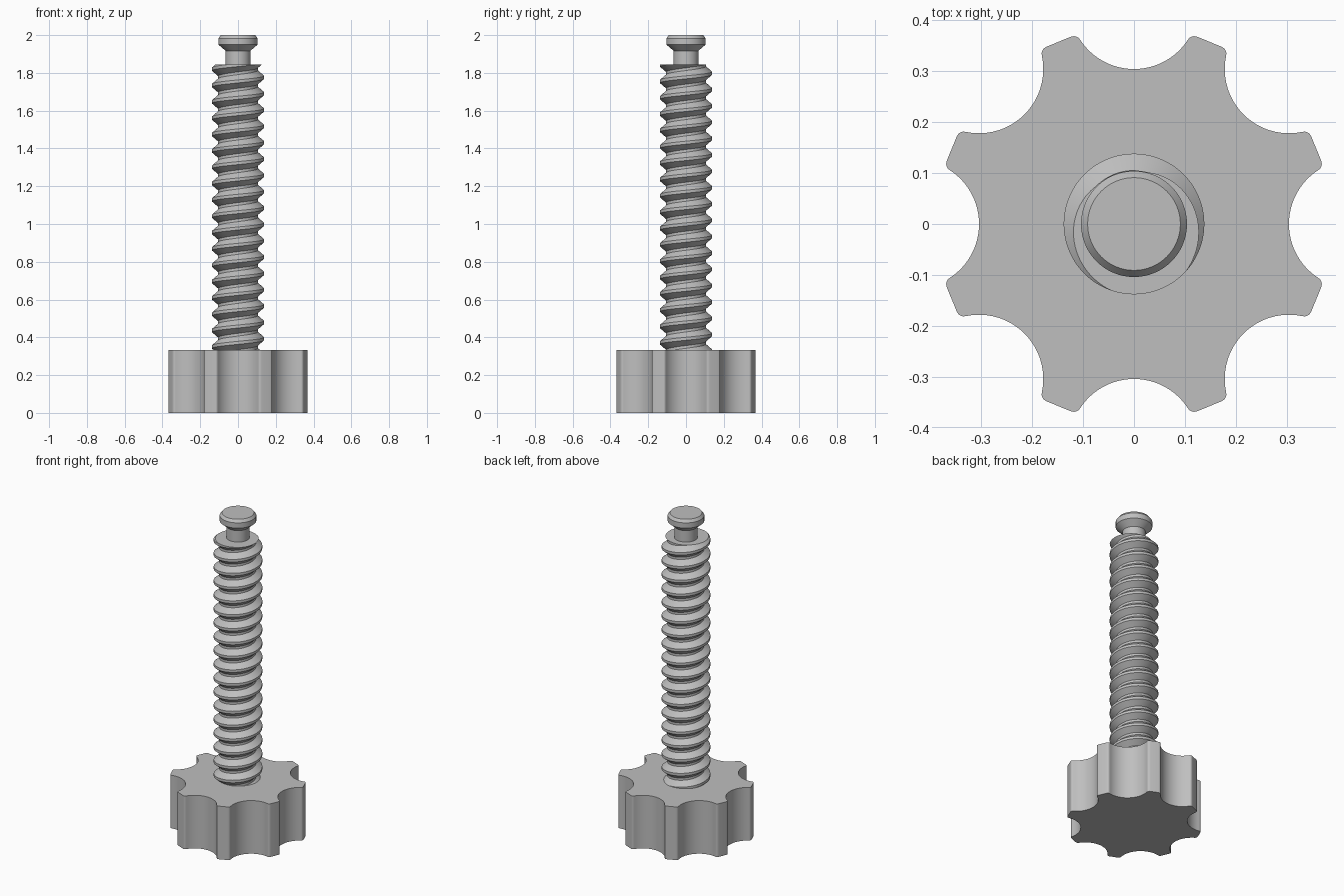
import bpy, bmesh
from math import cos, sin, pi, tau, radians, atan2, hypot

cube = bpy.data.objects.get("Cube")
if cube:
    bpy.data.objects.remove(cube)

grey = bpy.data.materials.new("plain grey")
grey.use_nodes = True
COLOUR = (0.52, 0.52, 0.52, 1)
grey.diffuse_color = COLOUR
grey.node_tree.nodes["Principled BSDF"].inputs["Base Color"].default_value = COLOUR

KNOB_TOP = 0.333
SHAFT_TOP = 1.845


def finish(name, bm, angle=30):
    """Turn a bmesh into a shaded object."""
    bmesh.ops.recalc_face_normals(bm, faces=bm.faces)
    mesh = bpy.data.meshes.new(name)
    bm.to_mesh(mesh)
    bm.free()
    mesh.materials.append(grey)
    obj = bpy.data.objects.new(name, mesh)
    bpy.context.collection.objects.link(obj)
    bpy.ops.object.select_all(action='DESELECT')
    obj.select_set(True)
    bpy.context.view_layer.objects.active = obj
    bpy.ops.object.shade_smooth_by_angle(angle=radians(angle))
    return obj


# Knob: eight scallops with round-cornered lobes between them
def knob_outline():
    centre, radius, half_arc = 0.43, 0.126, radians(56.8)
    pts = []
    for k in range(8):
        turn = k * pi / 4
        for i in range(25):
            a = pi + half_arc * (1 - i / 12) * 1.0
            x, y = centre + radius * cos(a), radius * sin(a)
            pts.append((hypot(x, y), turn + atan2(y, x)))
        corner = []
        for i in range(1, 7):
            s = i / 6
            rho = 0.374 * (1 - s) ** 2 + 0.387 * (1 - (1 - s) ** 2)
            t = 0.0407 * (1 - s) ** 2 + 0.0385 * 2 * s * (1 - s) + 0.024 * s * s
            corner.append((rho, t))
        lobe = [(r, -t) for r, t in corner] + corner[::-1]
        pts += [(hypot(r, t), turn + pi / 8 + atan2(t, r)) for r, t in lobe]
    return [(r * cos(a), r * sin(a)) for r, a in pts]


bm = bmesh.new()
base = bm.faces.new([bm.verts.new((x, y, 0)) for x, y in knob_outline()])
top = bmesh.ops.extrude_face_region(bm, geom=[base], use_keep_orig=True)["geom"]
bmesh.ops.translate(bm, vec=(0, 0, KNOB_TOP),
                    verts=[v for v in top if isinstance(v, bmesh.types.BMVert)])
finish("knob", bm)

# Threaded shaft: a right-handed profile swept along a helix, cut flat at both ends
PITCH, STEPS = 0.0865, 96
ROOT, CREST = 0.105, 0.138
profile = [(CREST, -0.008), (CREST, 0.008), (ROOT, 0.036), (ROOT, PITCH - 0.036)]
start = radians(-75)
turns = 20
bm = bmesh.new()
rows = []
for i in range(turns * STEPS + 1):
    a = start + tau * i / STEPS
    z = SHAFT_TOP + PITCH * (i / STEPS - turns + 1)
    ring = [(r, dz) for r, dz in profile]
    rows.append([bm.verts.new((r * cos(a), r * sin(a), z + dz)) for r, dz in ring])
for i in range(turns * STEPS):
    for j in range(3):
        bm.faces.new((rows[i][j], rows[i + 1][j], rows[i + 1][j + 1], rows[i][j + 1]))
    # Join the last profile point to the first one a full turn further up
    if i + STEPS + 1 < len(rows):
        above = rows[i + STEPS:i + STEPS + 2]
        bm.faces.new((rows[i][3], rows[i + 1][3], above[1][0], above[0][0]))
for height, direction in ((KNOB_TOP - 0.03, -1), (SHAFT_TOP, 1)):
    bmesh.ops.bisect_plane(bm, geom=bm.verts[:] + bm.edges[:] + bm.faces[:], dist=1e-6,
                           plane_co=(0, 0, height), plane_no=(0, 0, direction),
                           clear_outer=True)
    bmesh.ops.remove_doubles(bm, verts=bm.verts, dist=1e-5)
    rim = [e for e in bm.edges if e.is_boundary
           and all(abs(v.co.z - height) < 1e-4 for v in e.verts)]
    bmesh.ops.holes_fill(bm, edges=rim, sides=0)
finish("threaded_shaft", bm, 25)

# Tip: narrow neck flaring into a chamfered button
tip = [(0.066, SHAFT_TOP - 0.02), (0.066, 1.917), (0.104, 1.95),
       (0.104, 1.983), (0.091, 2.0)]
bm = bmesh.new()
SIDES = 64
rings = [[bm.verts.new((r * cos(tau * i / SIDES), r * sin(tau * i / SIDES), z))
          for i in range(SIDES)] for r, z in tip]
for low, high in zip(rings, rings[1:]):
    for i in range(SIDES):
        n = (i + 1) % SIDES
        bm.faces.new((low[i], low[n], high[n], high[i]))
bm.faces.new(rings[0])
bm.faces.new(rings[-1])
finish("neck_and_button", bm)
